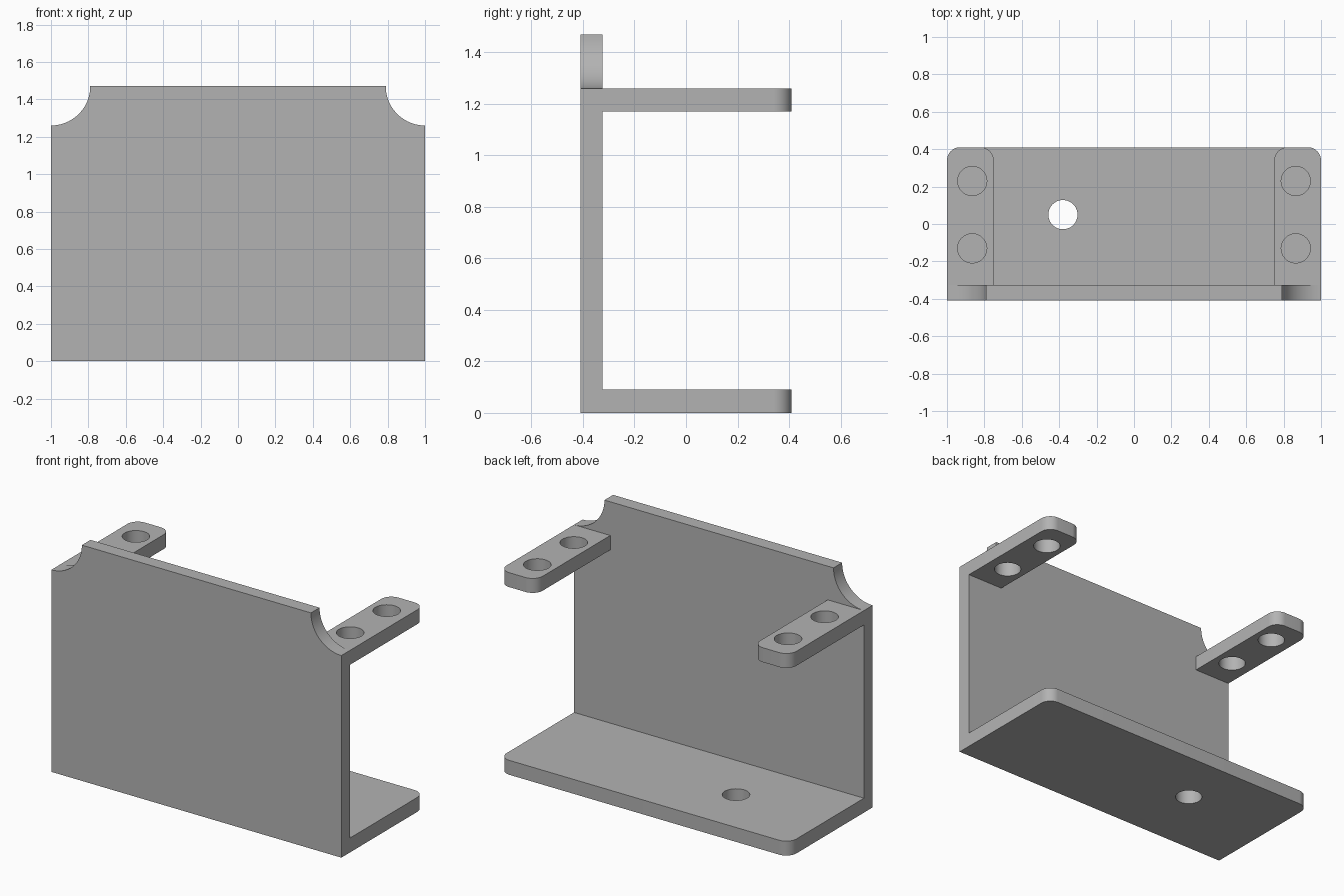
import bpy, bmesh, math
from mathutils import Vector

old = bpy.data.objects.get("Cube")
if old:
    bpy.data.objects.remove(old, do_unlink=True)

W, D, H, T = 1.0, 0.41, 1.47, 0.09       # half width, half depth, height, plate thickness
WALL_IN = -0.325                         # inner face of the wall
TAB_IN, TAB_TOP = 0.75, 1.26
CORNER_R, NOTCH_R, HOLE_R = 0.07, 0.21, 0.078

grey = bpy.data.materials.new("plain grey")
grey.use_nodes = True
grey.diffuse_color = (0.45, 0.45, 0.45, 1)
grey.node_tree.nodes["Principled BSDF"].inputs["Base Color"].default_value = grey.diffuse_color


def arc(cx, cy, r, start, end, steps):
    angles = [math.radians(start + (end - start) * i / steps) for i in range(steps + 1)]
    return [(cx + r * math.cos(a), cy + r * math.sin(a)) for a in angles]


def prism(name, outline, to_3d, direction):
    """Extrude a flat outline into a closed solid."""
    bm = bmesh.new()
    face = bm.faces.new([bm.verts.new(to_3d(p)) for p in outline])
    moved = bmesh.ops.extrude_face_region(bm, geom=[face])["geom"]
    verts = [v for v in moved if isinstance(v, bmesh.types.BMVert)]
    bmesh.ops.translate(bm, verts=verts, vec=Vector(direction))
    bmesh.ops.recalc_face_normals(bm, faces=bm.faces)
    mesh = bpy.data.meshes.new(name)
    bm.to_mesh(mesh)
    bm.free()
    mesh.materials.append(grey)
    obj = bpy.data.objects.new(name, mesh)
    bpy.context.collection.objects.link(obj)
    return obj


def plate(name, x0, x1, z):
    """Horizontal plate with two rounded back corners, rooted inside the wall."""
    root = (WALL_IN - D) / 2
    y = D - CORNER_R
    outline = [(x0, root), (x1, root)]
    outline += arc(x1 - CORNER_R, y, CORNER_R, 0, 90, 12)
    outline += arc(x0 + CORNER_R, y, CORNER_R, 90, 180, 12)
    return prism(name, outline, lambda p: (p[0], p[1], z), (0, 0, T))


def combine(target, other, operation):
    mod = target.modifiers.new(operation, 'BOOLEAN')
    mod.operation, mod.solver, mod.object = operation, 'EXACT', other
    bpy.context.view_layer.objects.active = target
    bpy.ops.object.modifier_apply(modifier=mod.name)
    bpy.data.objects.remove(other, do_unlink=True)


def drill(target, x, y, z):
    cutter = prism("hole_cutter", arc(x, y, HOLE_R, 0, 352.5, 47),
                   lambda p: (p[0], p[1], z - T), (0, 0, 3 * T))
    combine(target, cutter, 'DIFFERENCE')


# Upright wall with scooped upper corners
wall_outline = [(-W, 0), (W, 0)]
wall_outline += arc(W, H, NOTCH_R, 270, 180, 24)
wall_outline += arc(-W, H, NOTCH_R, 0, -90, 24)
bracket = prism("bracket", wall_outline, lambda p: (p[0], -D, p[1]), (0, WALL_IN + D, 0))

# Base plate with one off-centre hole
base = plate("base_plate", -W, W, 0)
drill(base, -0.38, 0.05, 0)
combine(bracket, base, 'UNION')

# Two upper mounting tabs with two holes each
for side, x0, x1 in (("right", -W, -TAB_IN), ("left", TAB_IN, W)):
    tab = plate(side + "_tab", x0, x1, TAB_TOP - T)
    for y in (-0.13, 0.23):
        drill(tab, math.copysign(0.865, x0), y, TAB_TOP - T)
    combine(bracket, tab, 'UNION')

# Smooth the rounded corners and holes, keep plate edges crisp
bpy.ops.object.select_all(action='DESELECT')
bracket.select_set(True)
bpy.context.view_layer.objects.active = bracket
bpy.ops.object.shade_smooth_by_angle(angle=math.radians(30))
